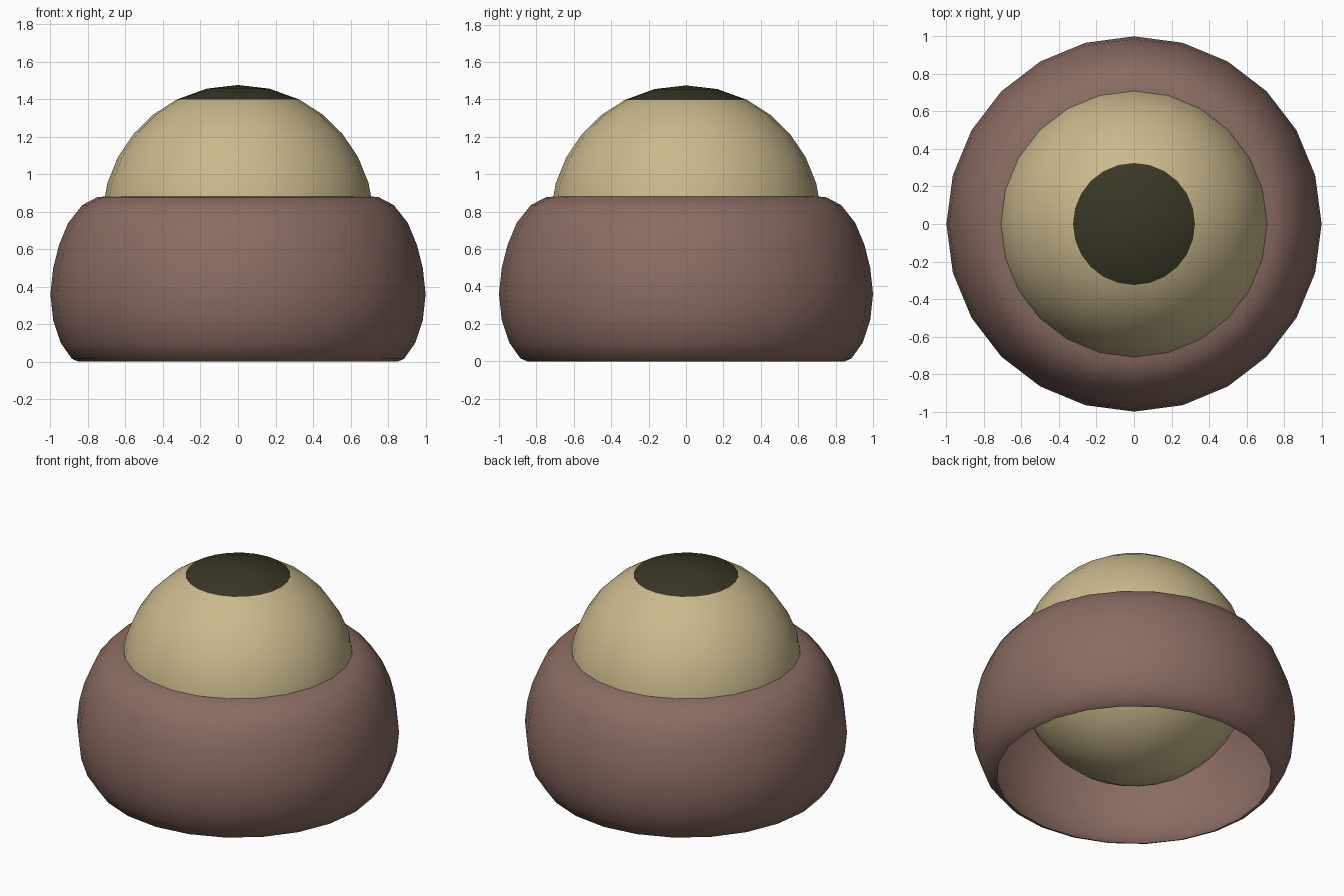
import bpy, bmesh, math

if "Cube" in bpy.data.objects:
    bpy.data.objects.remove(bpy.data.objects["Cube"])

SEGMENTS = 24


def material(name, rgb):
    """Flat colour given as sRGB 0-255, stored as linear."""
    m = bpy.data.materials.new(name)
    lin = [((c / 255 + 0.055) / 1.055) ** 2.4 for c in rgb]
    m.diffuse_color = (*lin, 1)
    m.use_nodes = True
    m.node_tree.nodes["Principled BSDF"].inputs["Base Color"].default_value = m.diffuse_color
    return m


brown = material("dusty brown", (138, 108, 98))
tan = material("pale tan", (201, 185, 140))
dark = material("dark olive", (57, 54, 36))


def lathe(name, profile, mats, rule=None):
    """Spin (radius, z) points around z, listed from bottom to top."""
    bm = bmesh.new()
    rings = []
    for r, z in profile:
        if r < 1e-5:
            rings.append([bm.verts.new((0, 0, z))])
        else:
            rings.append([bm.verts.new((r * math.cos(a), r * math.sin(a), z))
                          for a in (2 * math.pi * i / SEGMENTS for i in range(SEGMENTS))])
    for lo, hi in zip(rings, rings[1:]):
        for i in range(SEGMENTS):
            j = (i + 1) % SEGMENTS
            if len(lo) == 1:
                f = bm.faces.new((lo[0], hi[j], hi[i]))
            elif len(hi) == 1:
                f = bm.faces.new((lo[i], lo[j], hi[0]))
            else:
                f = bm.faces.new((lo[i], lo[j], hi[j], hi[i]))
            f.smooth = True
            if rule:
                f.material_index = rule(f.calc_center_median())
    mesh = bpy.data.meshes.new(name)
    bm.to_mesh(mesh)
    bm.free()
    for m in mats:
        mesh.materials.append(m)
    obj = bpy.data.objects.new(name, mesh)
    bpy.context.collection.objects.link(obj)
    return obj


# Rounded outer shell, open underneath, tucked into the ball at the top
lathe("outer_shell", [
    (0.85, 0.0), (0.885, 0.015), (0.945, 0.10), (0.985, 0.22), (1.0, 0.36),
    (0.985, 0.50), (0.955, 0.62), (0.905, 0.74), (0.83, 0.835),
    (0.75, 0.877), (0.66, 0.885)], [brown])

# Inner ball with a dark round cap; one ring sits exactly on the cap's edge
RADIUS, CENTRE, CAP = 0.725, 0.75, math.asin(0.325 / 0.725)
angles = [math.pi - (math.pi - CAP) * i / 13 for i in range(14)] + [CAP / 2, 0]
cap_z = CENTRE + RADIUS * math.cos(CAP)
lathe("inner_ball",
      [(RADIUS * math.sin(a), CENTRE + RADIUS * math.cos(a)) for a in angles],
      [tan, dark], lambda c: int(c.z > cap_z))
